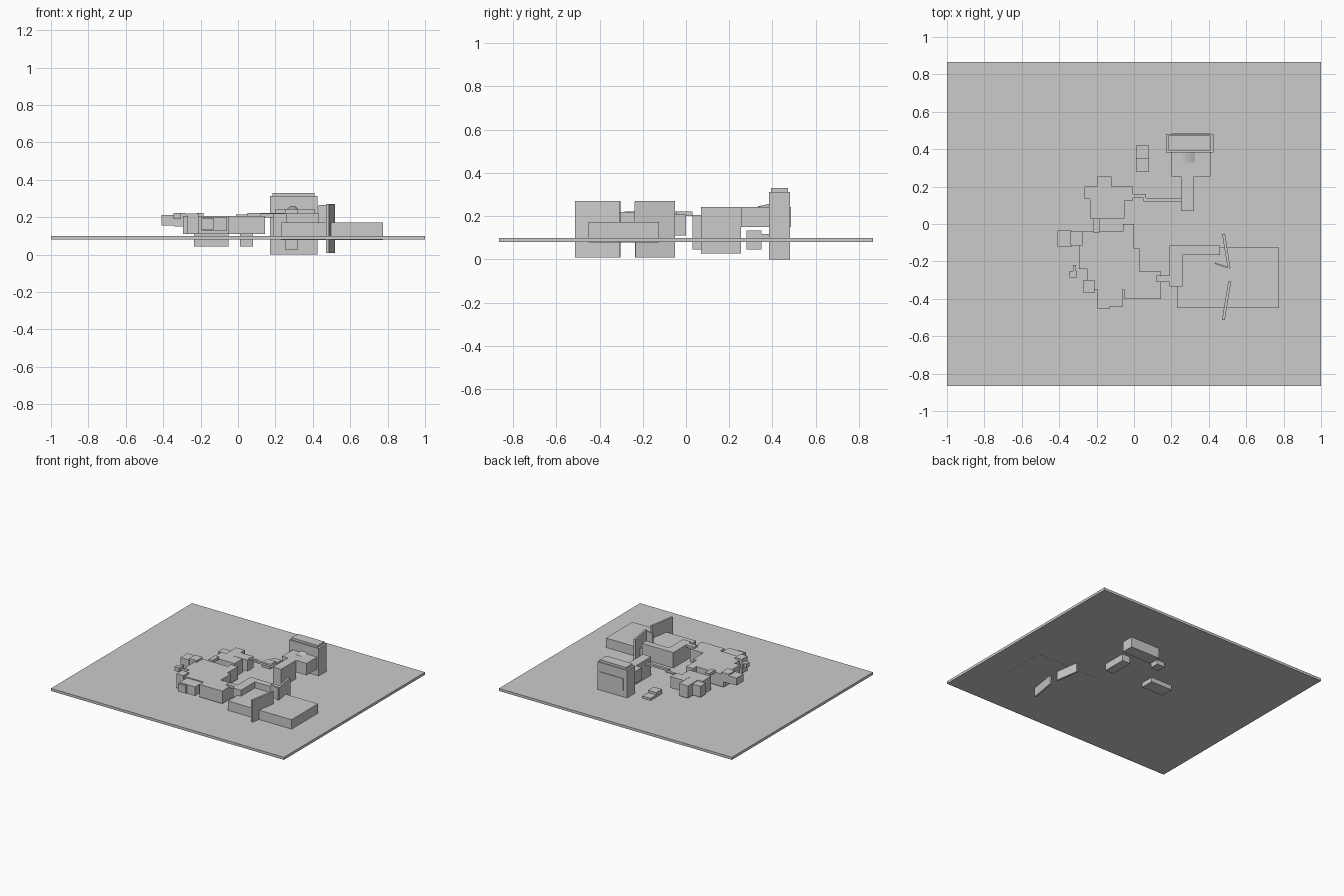
import bpy, bmesh, math


def prism(name, pts, z0, z1):
    """Vertical extrusion of a plan outline."""
    bm = bmesh.new()
    face = bm.faces.new([bm.verts.new((x, y, z0)) for x, y in pts])
    ext = bmesh.ops.extrude_face_region(bm, geom=[face])
    for v in ext["geom"]:
        if isinstance(v, bmesh.types.BMVert):
            v.co.z = z1
    bmesh.ops.recalc_face_normals(bm, faces=bm.faces)
    mesh = bpy.data.meshes.new(name)
    bm.to_mesh(mesh)
    bm.free()
    ob = bpy.data.objects.new(name, mesh)
    bpy.context.collection.objects.link(ob)
    return ob


def box(name, x0, x1, y0, y1, z0, z1):
    return prism(name, [(x0, y0), (x1, y0), (x1, y1), (x0, y1)], z0, z1)


def wall(name, a, b, z0, z1, t=0.015):
    """Thin straight wall between two plan points."""
    dx, dy = b[0] - a[0], b[1] - a[1]
    l = math.hypot(dx, dy)
    nx, ny = -dy / l * t / 2, dx / l * t / 2
    return prism(name, [(a[0] + nx, a[1] + ny), (b[0] + nx, b[1] + ny),
                        (b[0] - nx, b[1] - ny), (a[0] - nx, a[1] - ny)], z0, z1)


# Ground slab
box("ground_slab", -1, 1, -0.865, 0.865, 0.08, 0.1)

# Tower with roof cap, raised hall and long corridor
box("tower", 0.17, 0.425, 0.383, 0.48, 0.0, 0.313)
box("tower_cap", 0.185, 0.41, 0.392, 0.472, 0.313, 0.33)
box("tower_hall", 0.2, 0.41, 0.255, 0.485, 0.15, 0.243)
box("tower_corridor", 0.25, 0.32, 0.07, 0.255, 0.027, 0.243)

# Small gable over the hall door
gable = box("hall_gable", 0.26, 0.325, 0.33, 0.385, 0.243, 0.257)
for v in gable.data.vertices:
    if v.co.z > 0.25:
        v.co.x = 0.2925 + (v.co.x - 0.2925) * 0.4
        if v.co.y < 0.35:
            v.co.z = 0.245

# Detached shed
box("shed_front", 0.01, 0.08, 0.28, 0.35, 0.045, 0.135)
box("shed_back", 0.01, 0.08, 0.35, 0.42, 0.09, 0.117)

# Large low hall, with an angled upper block and thin screen walls
box("low_hall", 0.23, 0.775, -0.45, -0.125, 0.079, 0.173)
prism("upper_hall", [(0.19, -0.335), (0.26, -0.335), (0.26, -0.165),
                     (0.46, -0.165), (0.46, -0.115), (0.19, -0.115)], 0.1, 0.22)
wall("screen_wall_back", (0.479, -0.053), (0.508, -0.235), 0.01, 0.27)
wall("screen_wall_front", (0.512, -0.305), (0.478, -0.513), 0.01, 0.27)
wall("screen_wall_spur", (0.432, -0.21), (0.51, -0.235), 0.1, 0.265, 0.008)

# Main plateau building
prism("main_building", [
    (-0.295, -0.04), (-0.295, -0.24), (-0.25, -0.24), (-0.25, -0.30),
    (-0.21, -0.30), (-0.21, -0.35), (-0.05, -0.35), (-0.05, -0.40),
    (0.145, -0.40), (0.145, -0.255), (0.03, -0.255), (0.03, -0.13),
    (0.0, -0.13), (0.0, 0.0), (-0.06, 0.0), (-0.06, -0.04)], 0.11, 0.207)

# Rooms attached to the main building and to the north building
rooms = [
    ("west_room_outer", -0.41, -0.335, -0.12, -0.035, 0.155, 0.213),
    ("west_room_inner", -0.34, -0.275, -0.115, -0.04, 0.15, 0.222),
    ("chimney_base", -0.345, -0.305, -0.285, -0.25, 0.19, 0.222),
    ("chimney", -0.325, -0.31, -0.25, -0.22, 0.19, 0.222),
    ("southwest_room", -0.27, -0.21, -0.37, -0.30, 0.11, 0.22),
    ("south_room", -0.195, -0.06, -0.44, -0.345, 0.13, 0.2),
    ("south_porch", -0.195, -0.13, -0.455, -0.44, 0.135, 0.195),
    ("east_bridge", 0.12, 0.19, -0.31, -0.275, 0.2, 0.22),
    ("north_bridge", -0.22, -0.185, -0.045, 0.03, 0.2, 0.222),
    ("north_building", -0.235, -0.05, 0.03, 0.135, 0.045, 0.205),
    ("north_middle", -0.195, -0.12, 0.12, 0.255, 0.11, 0.205),
    ("north_west_room", -0.265, -0.195, 0.135, 0.2, 0.115, 0.2),
    ("north_east_room", -0.12, -0.005, 0.125, 0.2, 0.12, 0.207),
    ("walkway_west", -0.01, 0.065, 0.14, 0.16, 0.205, 0.215),
    ("walkway_east", 0.05, 0.255, 0.12, 0.14, 0.207, 0.222),
]
for r in rooms:
    box(*r)
